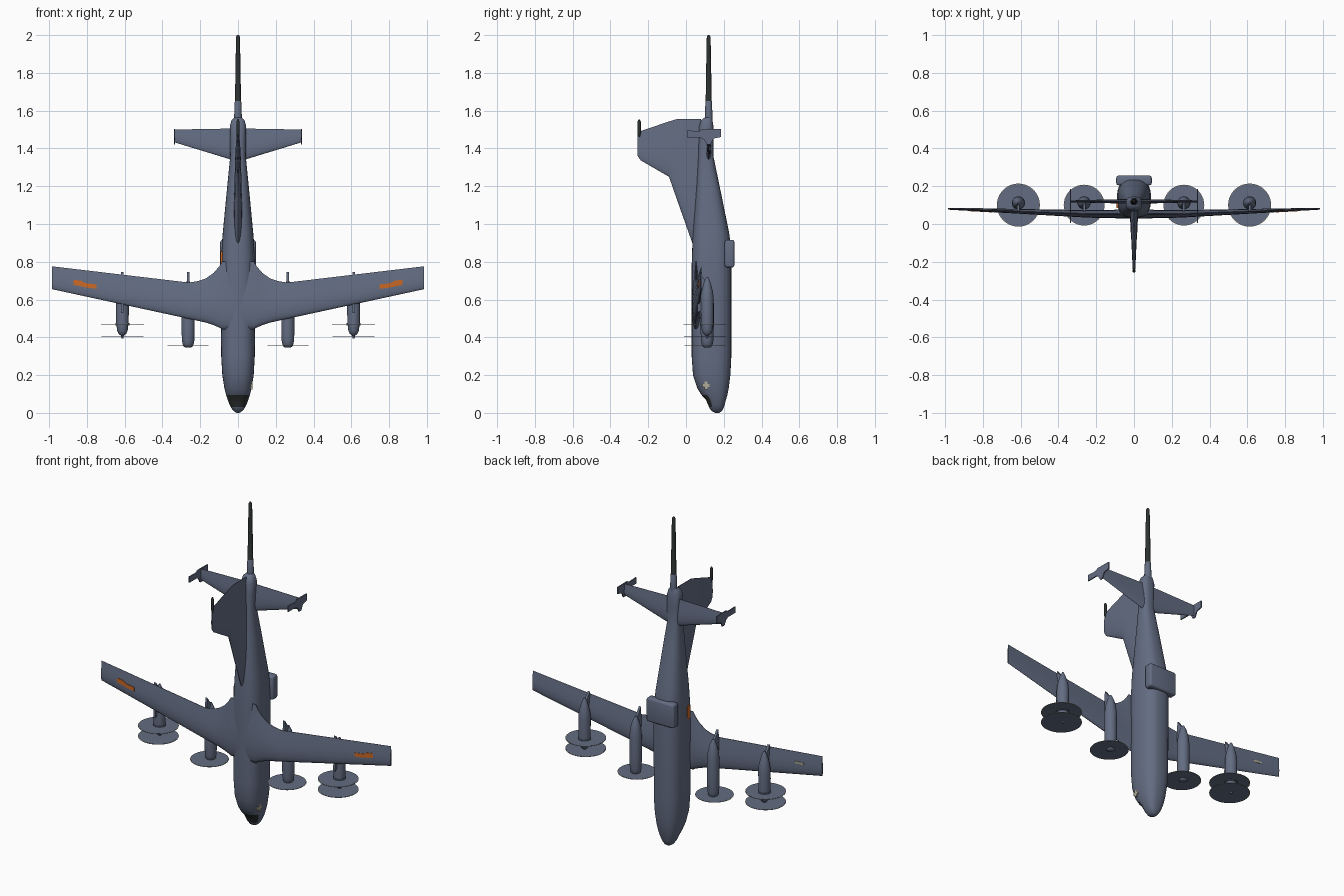
import bpy, bmesh, math
from mathutils import Vector

if "Cube" in bpy.data.objects:
    bpy.data.objects.remove(bpy.data.objects["Cube"])


def material(name, rgb):
    m = bpy.data.materials.new(name)
    m.diffuse_color = (*rgb, 1)
    m.use_nodes = True
    m.node_tree.nodes["Principled BSDF"].inputs["Base Color"].default_value = m.diffuse_color
    return m


GREY = material("slate grey", (0.125, 0.152, 0.225))
DARK = material("dark charcoal", (0.026, 0.031, 0.03))
ORANGE = material("marking orange", (0.6, 0.14, 0.02))
BEIGE = material("pale beige", (0.43, 0.41, 0.31))


def finish(name, bm, mats, angle=35, rule=None):
    bmesh.ops.recalc_face_normals(bm, faces=bm.faces)
    bm.normal_update()
    if rule:
        for f in bm.faces:
            f.material_index = rule(f)
    me = bpy.data.meshes.new(name)
    bm.to_mesh(me)
    bm.free()
    for m in mats:
        me.materials.append(m)
    ob = bpy.data.objects.new(name, me)
    bpy.context.collection.objects.link(ob)
    bpy.ops.object.select_all(action='DESELECT')
    ob.select_set(True)
    bpy.context.view_layer.objects.active = ob
    bpy.ops.object.shade_smooth_by_angle(angle=math.radians(angle))
    return ob


def loft(name, rings, mats, angle=35, rule=None):
    """Skin a list of equal-length rings and cap both ends."""
    bm = bmesh.new()
    vs = [[bm.verts.new(p) for p in r] for r in rings]
    n = len(vs[0])
    for a, b in zip(vs, vs[1:]):
        for i in range(n):
            j = (i + 1) % n
            bm.faces.new((a[i], a[j], b[j], b[i]))
    bm.faces.new(vs[0])
    bm.faces.new(vs[-1])
    return finish(name, bm, mats, angle, rule)


def turned(name, x, y, profile, mats, n=24, rule=None):
    """Round body along z from (z, radius) pairs."""
    ring = [2 * math.pi * i / n for i in range(n)]
    return loft(name, [[(x + r * math.cos(a), y + r * math.sin(a), z) for a in ring]
                       for z, r in profile], mats, 35, rule)


def box(name, lo, hi, mat, bevel=0):
    bm = bmesh.new()
    bmesh.ops.create_cube(bm, size=1)
    for v in bm.verts:
        v.co = Vector([(l + h) / 2 + c * (h - l) for l, h, c in zip(lo, hi, v.co)])
    if bevel:
        bmesh.ops.bevel(bm, geom=bm.edges[:], offset=bevel, segments=3,
                        affect='EDGES', profile=0.5)
    return finish(name, bm, [mat])


def plate(name, pts, thick, mat):
    """Flat polygon pushed out along a vector."""
    t = Vector(thick)
    return loft(name, [pts, [Vector(p) + t for p in pts]], [mat])


# Airfoil section as (chord fraction, half thickness share)
FOIL = [(0, 0), (.02, .18), (.07, .32), (.16, .44), (.32, .5), (.55, .42), (.8, .2), (1, .04)]


def section(z0, z1, t):
    c = z1 - z0
    up = [(z0 + f * c, h * t) for f, h in FOIL]
    return up + [(z, -h) for z, h in reversed(up[1:])]


# Fuselage: z, half width, dorsal y, belly y
BODY = [(0, .006, .155, .175), (.01, .024, .135, .19), (.03, .038, .122, .2),
        (.045, .045, .116, .205), (.07, .055, .105, .212), (.095, .063, .082, .219),
        (.13, .072, .06, .226), (.2, .083, .037, .235), (.3, .089, .03, .24),
        (.6, .09, .03, .24), (.78, .09, .03, .24), (.9, .085, .034, .236),
        (.96, .08, .037, .227), (1.2, .057, .055, .178), (1.36, .041, .065, .145),
        (1.45, .042, .068, .145), (1.52, .043, .07, .145), (1.55, .034, .08, .14),
        (1.565, .02, .1, .136)]


def oval(z, w, y0, y1, n=40, e=2 / 2.6):
    pts = []
    for i in range(n):
        a = 2 * math.pi * i / n
        c, s = math.cos(a), math.sin(a)
        pts.append((math.copysign(abs(c) ** e, c) * w,
                    (y0 + y1) / 2 + math.copysign(abs(s) ** e, s) * (y1 - y0) / 2, z))
    return pts


# Cockpit glass is the dorsal part of the nose
loft("fuselage", [oval(*s) for s in BODY], [GREY, DARK], 40,
     lambda f: int(.03 < f.calc_center_median().z < .095 and f.normal.y < -.35))

# Tail boom, dark beyond its root
turned("tail_boom", 0, .12, [(1.5, .022), (1.58, .02), (1.65, .017), (1.652, .016),
                             (1.9, .012), (1.99, .01), (2.0, .005)], [GREY, DARK], 16,
       lambda f: int(f.calc_center_median().z > 1.65))

# Main wing: x, leading z, trailing z, centre y, thickness
WING = [(0, .44, .81, .053, .046), (.085, .443, .80, .053, .046), (.1, .452, .775, .053, .045),
        (.13, .465, .74, .053, .044), (.17, .478, .712, .053, .042), (.21, .487, .698, .053, .041),
        (.26, .498, .69, .054, .039), (.985, .655, .776, .081, .01)]


def span(table):
    full = [(-s[0], *s[1:]) for s in reversed(table[1:])] + list(table)
    return [[(x, y + h, z) for z, h in section(a, b, t)] for x, a, b, y, t in full]


loft("main_wing", span(WING), [GREY], 40)
loft("tailplane", span([(0, 1.325, 1.505, .12, .026), (.05, 1.345, 1.505, .12, .024),
                        (.335, 1.432, 1.5, .12, .01)]), [GREY], 40)

# Vertical fin: y, leading z, trailing z, thickness
FIN = [(.08, .8, 1.555, .045), (.035, .895, 1.555, .042), (-.05, 1.135, 1.555, .034),
       (-.09, 1.25, 1.543, .028), (-.24, 1.337, 1.492, .014), (-.256, 1.36, 1.487, .006)]
loft("vertical_fin", [[(h, y, z) for z, h in section(a, b, t)] for y, a, b, t in FIN], [GREY], 40)
turned("fin_tip_antenna", 0, -.248, [(1.46, .004), (1.48, .009), (1.54, .009), (1.553, .004)],
       [DARK], 12)

# Belly housing
box("belly_housing", (-.094, .205, .77), (.094, .256, .916), GREY, .012)

END = [(.005, 1.458), (.005, 1.495), (.07, 1.492), (.09, 1.503), (.185, 1.502), (.185, 1.46),
       (.145, 1.452), (.13, 1.42), (.11, 1.42), (.095, 1.448), (.075, 1.458)]


def top_y(x):
    k = (abs(x) - .26) / .725
    return (.054 + .027 * k) - .44 * (.039 - .029 * k)


for s, side in ((-1, "left"), (1, "right")):
    # Tailplane end plates
    plate(side + "_end_plate", [(s * .333, y, z) for y, z in END], (s * .007, 0, 0), GREY)

    # Engines with propeller discs
    inner = [(.345, .012), (.35, .022), (.362, .029), (.385, .033), (.45, .035), (.58, .035),
             (.63, .03), (.67, .02), (.7, .006)]
    outer = [(.393, .004), (.41, .009), (.418, .02), (.435, .028), (.462, .031), (.463, .037),
             (.475, .037), (.476, .033), (.6, .035), (.64, .031), (.69, .018), (.72, .005)]
    for label, x, prof, discs, r in (("inner", .264, inner, (.356,), .108),
                                     ("outer", .612, outer, (.405, .469), .114)):
        tag = side + "_" + label
        turned(tag + "_nacelle", s * x, .112, prof, [GREY])
        # Pylon fairing running aft under the wing
        plate(tag + "_pylon", [(s * x - .007, .06, .53), (s * x - .007, .11, .56),
                               (s * x - .007, .11, .69), (s * x - .007, .07, .745)],
              (.014, 0, 0), GREY)
        for i, z in enumerate(discs):
            turned(f"{tag}_propeller_disc_{i + 1}", s * x, .1,
                   [(z - .0015, r - .003), (z + .0015, r - .003)], [GREY], 40)
            turned(f"{tag}_propeller_rim_{i + 1}", s * x, .1,
                   [(z - .0007, r), (z + .0007, r)], [BEIGE], 40)

    # Orange marks on the wing upper surface
    plate(side + "_wing_mark", [(s * x, top_y(x) - .0025, z) for x, z in
          ((.75, .657), (.8, .663), (.87, .678), (.87, .705), (.83, .7), (.81, .688), (.75, .68))],
          (0, .004, 0), ORANGE)

# Small pale mark under the left wing
plate("under_wing_mark", [(-x, .0805 + (x - .83) * .02, z) for x, z in
      ((.8, .685), (.86, .69), (.86, .702), (.8, .697))], (0, .004, 0), BEIGE)

# Pale cross on the right of the nose, orange mark on the left side
box("nose_cross_upright", (.067, .097, .125), (.0765, .113, .165), BEIGE)
box("nose_cross_bar", (.067, .086, .137), (.0763, .125, .153), BEIGE)
box("fuselage_side_mark", (-.0915, .085, .775), (-.0825, .115, .855), ORANGE)
